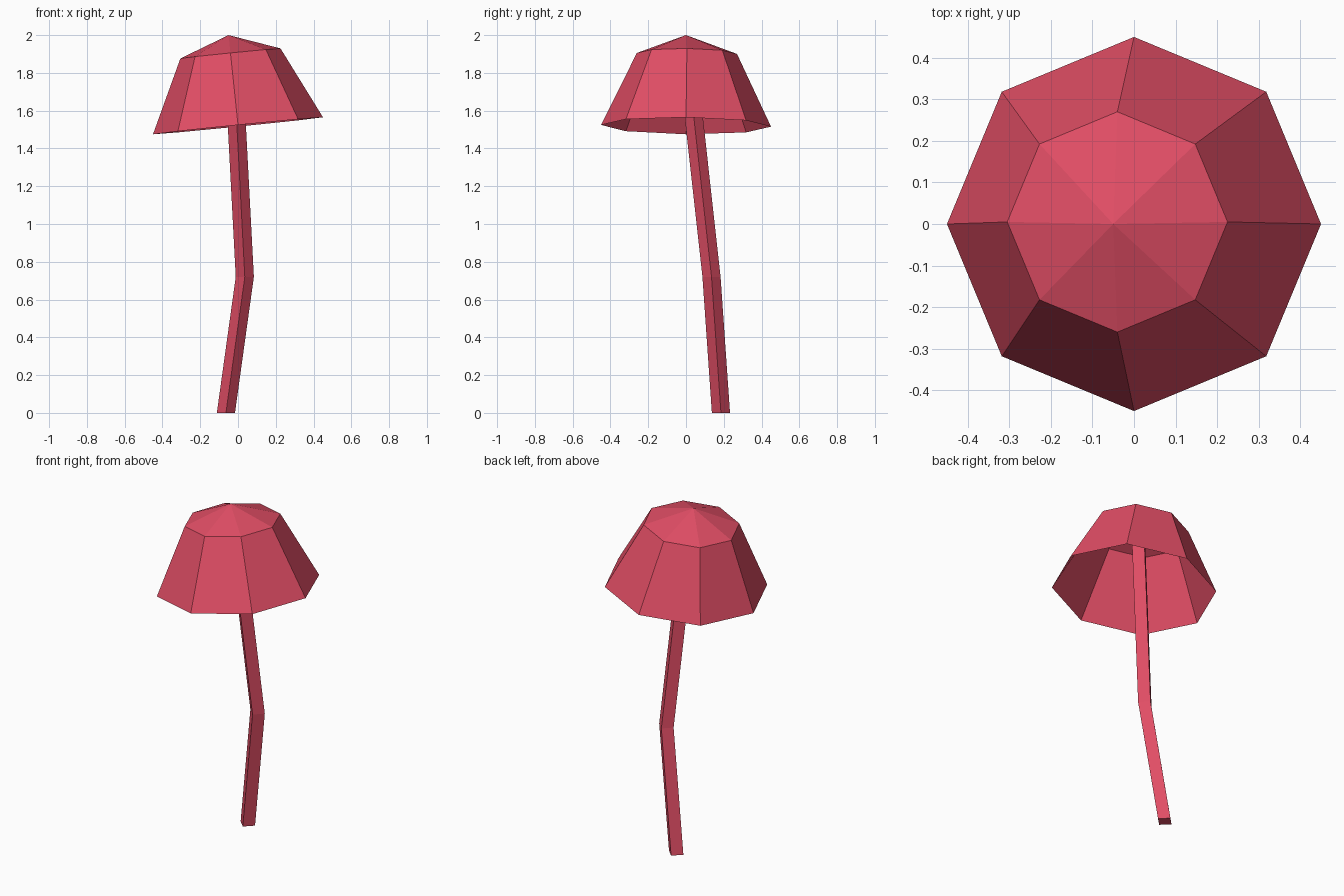
import bpy, bmesh, math
from mathutils import Vector

if "Cube" in bpy.data.objects:
    bpy.data.objects.remove(bpy.data.objects["Cube"])

red = bpy.data.materials.new("rose red")
red.diffuse_color = (0.75, 0.075, 0.13, 1)
red.use_nodes = True
red.node_tree.nodes["Principled BSDF"].inputs["Base Color"].default_value = red.diffuse_color


def ring(bm, centre, radius, sides, tilt_x=0, tilt_y=0):
    """Ring of vertices whose height follows a tilted plane."""
    verts = []
    for i in range(sides):
        a = 2 * math.pi * i / sides
        x, y = radius * math.cos(a), radius * math.sin(a)
        verts.append(bm.verts.new(Vector(centre) + Vector((x, y, tilt_x * x + tilt_y * y))))
    return verts


def bridge(bm, low, high):
    n = len(low)
    for i in range(n):
        j = (i + 1) % n
        bm.faces.new((low[i], low[j], high[j], high[i]))


def finish(bm, name):
    mesh = bpy.data.meshes.new(name)
    bm.to_mesh(mesh)
    bm.free()
    mesh.materials.append(red)
    obj = bpy.data.objects.new(name, mesh)
    bpy.context.collection.objects.link(obj)


# Cap: hollow tilted octagonal shell, open underneath
bm = bmesh.new()
rim = ring(bm, (0, 0, 1.52), 0.45, 8, 0.1, -0.01)
shoulder = ring(bm, (-0.04, 0.005, 1.903), 0.265, 8, 0.1, -0.01)
bridge(bm, rim, shoulder)
apex = bm.verts.new((-0.05, 0, 2.0))
for i in range(8):
    bm.faces.new((shoulder[i], shoulder[(i + 1) % 8], apex))
finish(bm, "cap")

# Stem: four-sided, bent once, running up inside the cap
bm = bmesh.new()
path = [(-0.064, 0.185, 0), (0.036, 0.135, 0.72), (-0.027, 0.002, 1.92)]
rings = [ring(bm, p, 0.048, 4) for p in path]
for low, high in zip(rings, rings[1:]):
    bridge(bm, low, high)
bm.faces.new(rings[0][::-1])
bm.faces.new(rings[-1])
finish(bm, "stem")
